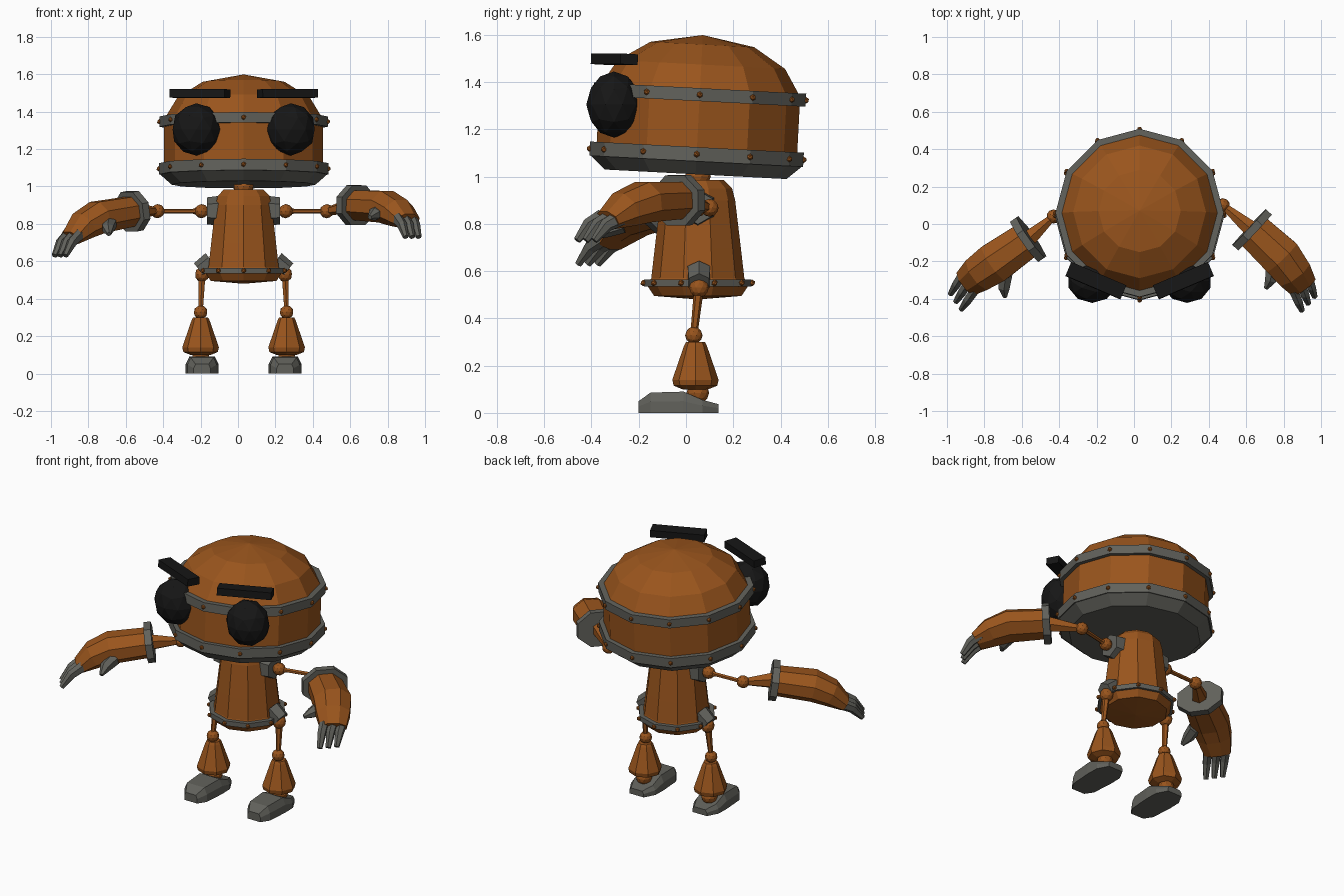
import bpy, bmesh
from math import sin, cos, pi, radians
from mathutils import Vector, Matrix

if "Cube" in bpy.data.objects:
    bpy.data.objects.remove(bpy.data.objects["Cube"])

V = Vector
CX = 0.03  # body axis


def material(name, rgb):
    m = bpy.data.materials.new(name)
    m.diffuse_color = (*rgb, 1)
    m.use_nodes = True
    m.node_tree.nodes["Principled BSDF"].inputs["Base Color"].default_value = m.diffuse_color
    return m


RUST = material("rust_paint", (0.32, 0.09, 0.012))
STEEL = material("dull_steel", (0.12, 0.12, 0.105))
BLACK = material("black_rubber", (0.008, 0.008, 0.008))


def finish(name, bm, mat, matrix=Matrix()):
    bmesh.ops.remove_doubles(bm, verts=bm.verts, dist=1e-5)
    bmesh.ops.recalc_face_normals(bm, faces=bm.faces)
    bm.transform(matrix)
    me = bpy.data.meshes.new(name)
    bm.to_mesh(me)
    bm.free()
    me.materials.append(mat)
    ob = bpy.data.objects.new(name, me)
    bpy.context.collection.objects.link(ob)
    return ob


def loft(name, rings, mat, matrix=Matrix(), caps=True):
    bm = bmesh.new()
    rows = [[bm.verts.new(p) for p in r] for r in rings]
    n = len(rows[0])
    for a, b in zip(rows, rows[1:]):
        for i in range(n):
            j = (i + 1) % n
            bm.faces.new((a[i], a[j], b[j], b[i]))
    if caps:
        bm.faces.new(rows[0])
        bm.faces.new(rows[-1])
    return finish(name, bm, mat, matrix)


def lathe(name, profile, n, mat, matrix, caps=True):
    rings = [[V((r * cos(2 * pi * i / n), r * sin(2 * pi * i / n), z)) for i in range(n)]
             for r, z in profile]
    return loft(name, rings, mat, matrix, caps)


def tube(name, pts, sizes, n, mat):
    # elliptical sections (half width, half height) along a path
    pts = [V(p) for p in pts]
    rings = []
    for k, p in enumerate(pts):
        d = (pts[min(k + 1, len(pts) - 1)] - pts[max(k - 1, 0)]).normalized()
        side = d.cross(V((0, 0, 1))) if abs(d.z) < 0.97 else V((1, 0, 0))
        side.normalize()
        up = side.cross(d)
        w, h = sizes[k]
        rings.append([p + side * w * cos(2 * pi * (i + .5) / n) + up * h * sin(2 * pi * (i + .5) / n)
                      for i in range(n)])
    return loft(name, rings, mat)


def ball(name, pos, size, mat, sub=2):
    bm = bmesh.new()
    bmesh.ops.create_icosphere(bm, subdivisions=sub, radius=1)
    return finish(name, bm, mat, Matrix.Translation(pos) @ Matrix.Diagonal((*size, 1)))


def rivets(name, r, z, n, matrix):
    bm = bmesh.new()
    for i in range(n):
        a = 2 * pi * i / n
        bmesh.ops.create_icosphere(bm, subdivisions=1, radius=0.014,
                                   matrix=Matrix.Translation((r * cos(a), r * sin(a), z)))
    return finish(name, bm, RUST, matrix)


# Head, tipped slightly back
HEAD = Matrix.Translation((CX, 0.04, 1.0)) @ Matrix.Rotation(radians(-3), 4, 'X')
lathe("head_shell", [(0.425, 0.10), (0.425, 0.36), (0.355, 0.475), (0.22, 0.56), (0, 0.60)],
      12, RUST, HEAD, caps=False)
lathe("jaw_cup", [(0, 0.01), (0.385, 0.01), (0.447, 0.065), (0.447, 0.125), (0.42, 0.125)],
      12, STEEL, HEAD, caps=False)
lathe("jaw_band", [(0.44, 0.065), (0.453, 0.065), (0.453, 0.125), (0.42, 0.125)],
      12, STEEL, HEAD, caps=False)
lathe("brow_band", [(0.42, 0.32), (0.45, 0.32), (0.45, 0.375), (0.41, 0.375)],
      12, STEEL, HEAD, caps=False)
rivets("jaw_rivets", 0.453, 0.095, 12, HEAD)
rivets("brow_rivets", 0.45, 0.347, 12, HEAD)

# Eyes and eyebrows
for tag, s in (("left", -1), ("right", 1)):
    ball(tag + "_eye", (CX + s * 0.253, -0.305, 1.305), (0.133, 0.117, 0.14), BLACK)
    bm = bmesh.new()
    bmesh.ops.create_cube(bm, size=1)
    finish(tag + "_eyebrow", bm, BLACK,
           Matrix.Translation((CX + s * 0.234, -0.303, 1.497)) @ Matrix.Rotation(s * radians(23), 4, 'Z')
           @ Matrix.Rotation(radians(-3), 4, 'X') @ Matrix.Diagonal((0.32, 0.08, 0.045, 1)))

# Torso, belt and neck
TORSO = Matrix.Translation((CX, 0.05, 0)) @ Matrix.Rotation(pi / 2, 4, 'Z')
lathe("torso", [(0, 0.48), (0.185, 0.495), (0.215, 0.54), (0.197, 0.57), (0.182, 0.70),
                (0.158, 0.90), (0.145, 0.95), (0.11, 0.985), (0, 0.985)], 10, RUST, TORSO, caps=False)
lathe("belt", [(0.19, 0.535), (0.227, 0.535), (0.227, 0.565), (0.19, 0.565)], 10, STEEL, TORSO, caps=False)
rivets("belt_rivets", 0.23, 0.55, 10, TORSO)
ball("neck_ball", (CX, 0.05, 1.0), (0.055, 0.055, 0.05), RUST)

# Arms: the two are posed differently
ARMS = {
    "left": dict(s=-1, elbow=(-0.43, 0.04, 0.868), cuff=(-0.565, -0.08, 0.868),
                 path=[(-0.565, -0.08, 0.868), (-0.75, -0.21, 0.835), (-0.83, -0.265, 0.79), (-0.895, -0.315, 0.725)],
                 tip=(-0.952, -0.415, 0.63), thumb=[(-0.685, -0.27, 0.80), (-0.695, -0.34, 0.775), (-0.69, -0.39, 0.745)]),
    "right": dict(s=1, elbow=(0.475, 0.10, 0.868), cuff=(0.63, -0.03, 0.90),
                  path=[(0.63, -0.03, 0.90), (0.79, -0.18, 0.892), (0.855, -0.265, 0.86), (0.905, -0.335, 0.815)],
                  tip=(0.932, -0.425, 0.73), thumb=[(0.74, -0.24, 0.86), (0.73, -0.30, 0.85), (0.705, -0.345, 0.835)]),
}
for tag, a in ARMS.items():
    s = a["s"]
    sh = V((CX + s * 0.225, 0.05, 0.868))
    elbow, cuff = V(a["elbow"]), V(a["cuff"])
    tube(tag + "_shoulder_socket", [(CX + s * 0.13, 0.05, 0.87), (CX + s * 0.195, 0.05, 0.87)],
         [(0.08, 0.08), (0.072, 0.072)], 6, STEEL)
    ball(tag + "_shoulder_ball", sh, (0.038,) * 3, RUST)
    tube(tag + "_upper_arm", [sh, sh.lerp(elbow, 0.2), elbow], [(0.028, 0.028), (0.013, 0.013), (0.013, 0.013)], 6, RUST)
    ball(tag + "_elbow_ball", elbow, (0.038,) * 3, RUST)
    tube(tag + "_elbow_cone", [elbow, cuff], [(0.02, 0.02), (0.05, 0.05)], 6, RUST)
    pts = [V(p) for p in a["path"]]
    d = (pts[1] - pts[0]).normalized()
    tube(tag + "_cuff", [cuff - d * 0.02, cuff + d * 0.022], [(0.142, 0.115), (0.142, 0.115)], 8, STEEL)
    tube(tag + "_forearm", pts, [(0.105, 0.085), (0.118, 0.092), (0.105, 0.08), (0.082, 0.045)], 8, RUST)
    side = d.cross(V((0, 0, 1))).normalized()
    tip, knuckle = V(a["tip"]), pts[2].lerp(pts[3], 0.7)
    for i, k in enumerate((-1, 0, 1)):
        base, end = knuckle + side * k * 0.055, tip + side * k * 0.05
        mid = base.lerp(end, 0.55) + V((0, 0, 0.02))
        tube(f"{tag}_finger_{i + 1}", [base, mid, end], [(0.028, 0.035), (0.026, 0.03), (0.016, 0.016)], 6, STEEL)
    tube(tag + "_thumb", a["thumb"], [(0.04, 0.04), (0.034, 0.034), (0.012, 0.012)], 6, STEEL)

# Legs and feet
for tag, s in (("left", -1), ("right", 1)):
    x = CX + s * 0.23
    hip, knee = V((CX + s * 0.222, 0.055, 0.53)), V((x, 0.033, 0.328))
    tube(tag + "_hip_socket", [(CX + s * 0.17, 0.055, 0.60), (CX + s * 0.235, 0.055, 0.55)],
         [(0.055, 0.055), (0.05, 0.05)], 6, STEEL)
    ball(tag + "_hip_ball", hip, (0.038, 0.042, 0.042), RUST)
    tube(tag + "_thigh", [hip, knee], [(0.021, 0.021), (0.013, 0.015)], 6, RUST)
    ball(tag + "_knee_ball", knee, (0.037,) * 3, RUST)
    lathe(tag + "_shin", [(0.04, 0.30), (0.048, 0.285), (0.098, 0.14), (0.092, 0.115), (0.055, 0.10)],
          8, RUST, Matrix.Translation((x, 0.04, 0)))
    ball(tag + "_ankle_ball", (x, 0.05, 0.085), (0.048,) * 3, RUST)
    stations = [(-0.20, 0.045, 0.05), (-0.15, 0.078, 0.086), (-0.01, 0.088, 0.09),
                (0.07, 0.086, 0.055), (0.137, 0.05, 0.037)]
    section = [(-1, 0), (-1, 0.55), (-0.78, 1), (0.78, 1), (1, 0.55), (1, 0)]
    loft(tag + "_foot", [[V((x - s * 0.008 + u * w, y, v * h)) for u, v in section]
                         for y, w, h in stations], STEEL)
